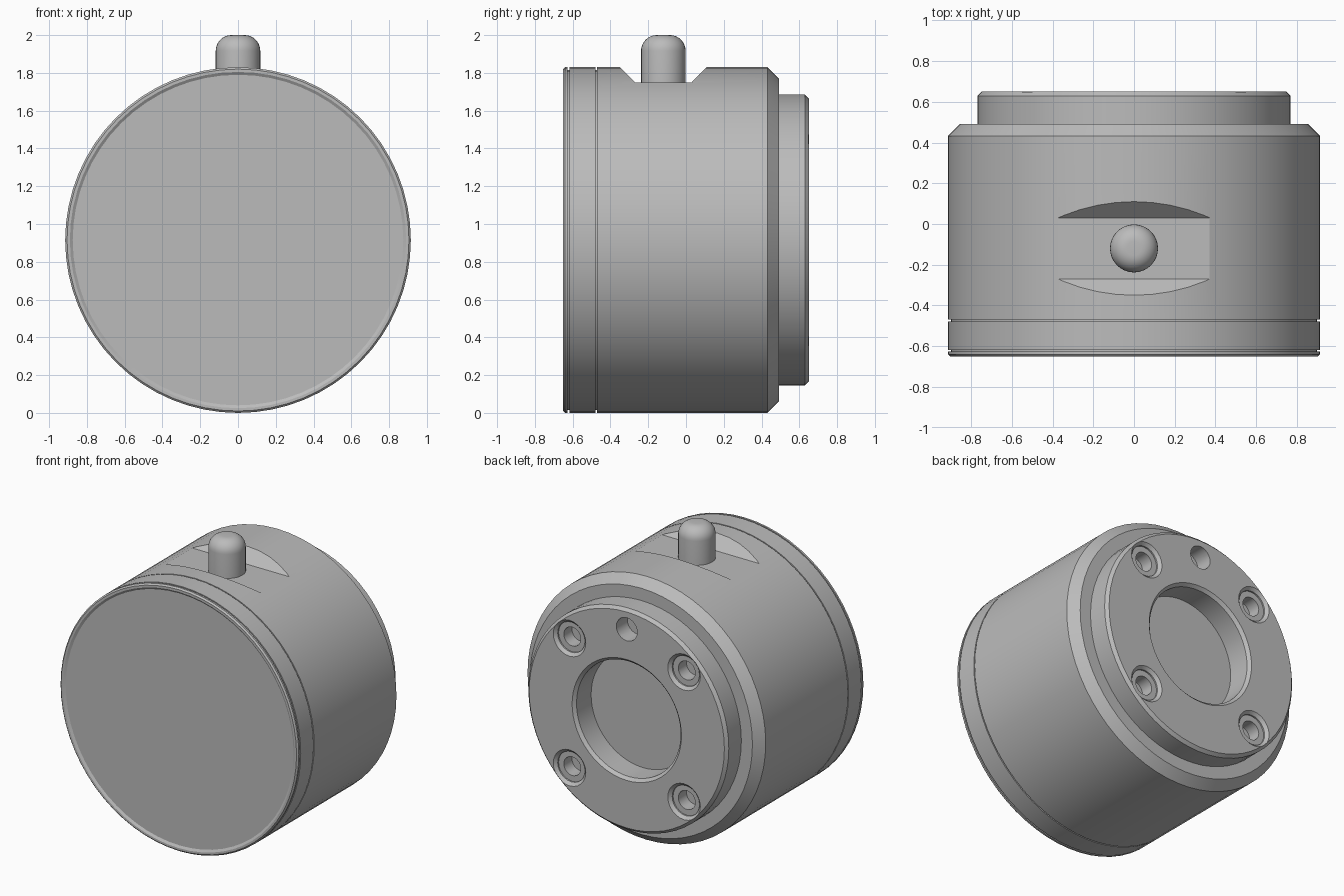
import bpy, bmesh, math
from mathutils import Matrix

if "Cube" in bpy.data.objects:
    bpy.data.objects.remove(bpy.data.objects["Cube"], do_unlink=True)

R = 0.915          # housing radius, also the height of its axis
steel = bpy.data.materials.new("satin_grey")
steel.use_nodes = True
GREY = (0.5, 0.5, 0.5, 1)
steel.diffuse_color = GREY
steel.node_tree.nodes["Principled BSDF"].inputs["Base Color"].default_value = GREY


def lathe(name, profile, sides, matrix):
    """Spin a (radius, height) profile that starts and ends on the local z axis."""
    bm = bmesh.new()
    verts = [bm.verts.new((r, 0, h)) for r, h in profile]
    edges = [bm.edges.new(pair) for pair in zip(verts, verts[1:])]
    bmesh.ops.spin(bm, geom=verts + edges, cent=(0, 0, 0), axis=(0, 0, 1),
                   angle=math.tau, steps=sides)
    bmesh.ops.remove_doubles(bm, verts=bm.verts, dist=1e-5)
    bmesh.ops.dissolve_degenerate(bm, edges=bm.edges, dist=1e-5)
    bmesh.ops.recalc_face_normals(bm, faces=bm.faces)
    return finish(name, bm, matrix)


def finish(name, bm, matrix):
    bmesh.ops.transform(bm, matrix=matrix, verts=bm.verts)
    mesh = bpy.data.meshes.new(name)
    bm.to_mesh(mesh)
    bm.free()
    mesh.materials.append(steel)
    obj = bpy.data.objects.new(name, mesh)
    bpy.context.collection.objects.link(obj)
    return obj


def smooth(obj):
    bpy.ops.object.select_all(action='DESELECT')
    obj.select_set(True)
    bpy.context.view_layer.objects.active = obj
    bpy.ops.object.shade_smooth_by_angle(angle=math.radians(25))


def cut(target, cutter):
    cutter.hide_render = True
    mod = target.modifiers.new(cutter.name, 'BOOLEAN')
    mod.operation, mod.solver, mod.object = 'DIFFERENCE', 'EXACT', cutter
    bpy.context.view_layer.objects.active = target
    bpy.ops.object.modifier_apply(modifier=mod.name)
    bpy.data.objects.remove(cutter, do_unlink=True)


def along_y(x, y, z):
    """Local z becomes world +y."""
    return Matrix.Translation((x, y, z)) @ Matrix.Rotation(-math.pi / 2, 4, 'X')


# Housing: front disc, rim, two grooves, barrel, chamfer, rear boss and bore
g = R - 0.015
housing = lathe("housing", [
    (0, -0.64), (0.875, -0.64), (0.89, -0.65), (0.905, -0.65), (R, -0.64),
    (R, -0.627), (g, -0.627), (g, -0.618), (R, -0.618),
    (R, -0.478), (g, -0.478), (g, -0.47), (R, -0.47),
    (R, 0.432), (0.855, 0.492), (0.77, 0.492), (0.77, 0.63), (0.75, 0.65),
    (0.42, 0.65), (0.4, 0.63), (0.4, 0.47), (0, 0.47)], 64, along_y(0, 0, R))

# Notch with sloped ends across the top
bm = bmesh.new()
section = [(-0.27, 1.75), (0.03, 1.75), (0.23, 1.95), (-0.47, 1.95)]
face = bm.faces.new([bm.verts.new((-0.6, y, z)) for y, z in section])
ext = bmesh.ops.extrude_face_region(bm, geom=[face])["geom"]
bmesh.ops.translate(bm, vec=(1.2, 0, 0),
                    verts=[v for v in ext if isinstance(v, bmesh.types.BMVert)])
bmesh.ops.recalc_face_normals(bm, faces=bm.faces)
cut(housing, finish("notch", bm, Matrix()))

# Four counterbored screw holes in the rear boss
for sx in (-1, 1):
    for sz in (-1, 1):
        cut(housing, lathe("screw_hole", [
            (0, -0.12), (0.065, -0.12), (0.065, -0.03), (0.105, -0.03),
            (0.105, -0.02), (0.125, 0), (0.125, 0.05), (0, 0.05)], 24,
            along_y(sx * 0.44, 0.65, R + sz * 0.45)))

# Locating hole above the bore
cut(housing, lathe("locating_hole", [(0, -0.12), (0.08, -0.12), (0.08, 0.05), (0, 0.05)],
                   24, along_y(0, 0.65, R + 0.63)))
smooth(housing)

# Plunger pin with a rounded tip
fillet = [(0.035 + 0.083 * math.cos(a), 1.917 + 0.083 * math.sin(a))
          for a in (i * math.pi / 16 for i in range(9))]
pin = lathe("plunger_pin", [(0, 1.7), (0.118, 1.7)] + fillet + [(0, 2.0)], 32,
            Matrix.Translation((0, -0.12, 0)))
smooth(pin)
